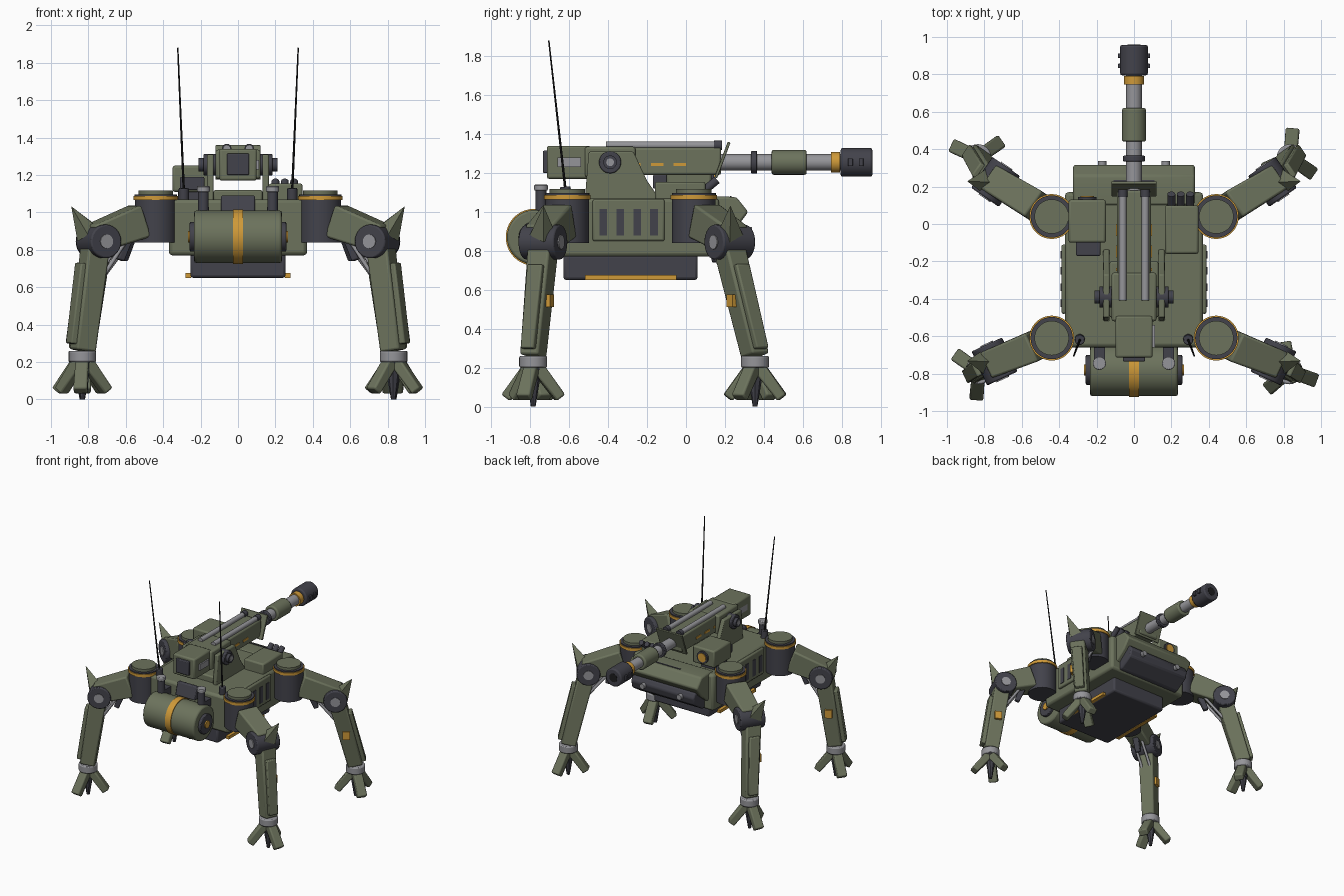
import bpy, bmesh, math
from mathutils import Vector, Matrix

if "Cube" in bpy.data.objects:
    bpy.data.objects.remove(bpy.data.objects["Cube"])

V = Vector


def material(name, rgb):
    m = bpy.data.materials.new(name)
    m.diffuse_color = (*rgb, 1)
    m.use_nodes = True
    m.node_tree.nodes["Principled BSDF"].inputs["Base Color"].default_value = m.diffuse_color
    return m


GREEN = material("olive_green", (0.150, 0.170, 0.108))
DARK = material("dark_grey", (0.055, 0.055, 0.070))
LIGHT = material("light_grey", (0.30, 0.30, 0.32))
YELLOW = material("amber", (0.62, 0.32, 0.04))
BLACK = material("black", (0.012, 0.012, 0.013))


def finish(name, bm, mat, bevel=0.0):
    bmesh.ops.recalc_face_normals(bm, faces=bm.faces)
    me = bpy.data.meshes.new(name)
    bm.to_mesh(me)
    bm.free()
    me.materials.append(mat)
    ob = bpy.data.objects.new(name, me)
    bpy.context.collection.objects.link(ob)
    if bevel:
        b = ob.modifiers.new("bevel", "BEVEL")
        b.width, b.segments, b.limit_method = bevel, 2, "ANGLE"
    return ob


def box(name, lo, hi, mat, bevel=0.0, tilt=0.0):
    """Box between two corners, tilted about x through its centre."""
    lo, hi = V(lo), V(hi)
    s = hi - lo
    bm = bmesh.new()
    bmesh.ops.create_cube(bm, size=1, matrix=Matrix.Translation((lo + hi) / 2)
                          @ Matrix.Rotation(tilt, 4, "X") @ Matrix.Diagonal((*s, 1)))
    return finish(name, bm, mat, bevel)


def cyl(name, a, b, r1, mat, r2=None, n=28, bevel=0.0):
    """Cylinder or cone from point a to point b."""
    a, b = V(a), V(b)
    d = b - a
    m = Matrix.Translation((a + b) / 2) @ d.to_track_quat("Z", "Y").to_matrix().to_4x4()
    bm = bmesh.new()
    bmesh.ops.create_cone(bm, cap_ends=True, segments=n, radius1=r1,
                          radius2=r1 if r2 is None else r2, depth=d.length, matrix=m)
    return finish(name, bm, mat, bevel)


def bar(name, a, b, s1, s2, side, mat, bevel=0.0):
    """Tapered rectangular bar; s1, s2 are (width along side, depth)."""
    a, b = V(a), V(b)
    u = V(side).normalized()
    w = (b - a).cross(u).normalized()
    bm = bmesh.new()
    rings = [[bm.verts.new(p + u * i * s[0] / 2 + w * j * s[1] / 2)
              for i, j in ((-1, -1), (1, -1), (1, 1), (-1, 1))] for p, s in ((a, s1), (b, s2))]
    for r in rings:
        bm.faces.new(r)
    for k in range(4):
        bm.faces.new((rings[0][k], rings[0][k - 1], rings[1][k - 1], rings[1][k]))
    return finish(name, bm, mat, bevel)


def prism(name, profile, x0, x1, mat, bevel=0.0):
    """Side profile of (y, z) points extruded from x0 to x1."""
    bm = bmesh.new()
    f = bm.faces.new([bm.verts.new((x0, y, z)) for y, z in profile])
    ext = bmesh.ops.extrude_face_region(bm, geom=[f])["geom"]
    bmesh.ops.translate(bm, vec=(x1 - x0, 0, 0),
                        verts=[g for g in ext if isinstance(g, bmesh.types.BMVert)])
    return finish(name, bm, mat, bevel)


# Hull, nose and belly
box("hull", (-0.37, -0.66, 0.77), (0.37, 0.17, 1.07), GREEN, 0.02)
prism("nose", [(0.1, 1.075), (0.2, 1.08), (0.26, 1.075), (0.32, 1.0), (0.26, 0.92), (0.1, 0.79)],
      -0.325, 0.325, GREEN, 0.012)
prism("bumper", [(0.2, 0.93), (0.29, 0.95), (0.315, 0.91), (0.3, 0.85), (0.19, 0.78), (0.12, 0.78)],
      -0.29, 0.29, DARK, 0.012)
box("nose_slot", (-0.11, 0.225, 1.07), (0.11, 0.235, 1.082), DARK)
box("belly", (-0.255, -0.63, 0.65), (0.255, 0.06, 0.78), DARK, 0.015)

# Fuel drum at the front end
cyl("drum", (-0.235, -0.78, 0.87), (0.235, -0.78, 0.87), 0.14, GREEN, n=40, bevel=0.012)
cyl("drum_band", (-0.026, -0.78, 0.87), (0.026, -0.78, 0.87), 0.146, YELLOW, n=40)
prism("rear_grille", [(-0.7, 0.99), (-0.64, 0.99), (-0.64, 1.09), (-0.67, 1.09)], -0.09, 0.09, DARK, 0.006)

# Parts repeated on both sides of the body
for s, tag in ((-1, "left"), (1, "right")):
    cyl("lamp_" + tag, (s * 0.17, 0.29, 0.9), (s * 0.17, 0.338, 0.9), 0.022, LIGHT)
    box("belly_strip_" + tag, (s * 0.265 - 0.015, -0.52, 0.65), (s * 0.265 + 0.015, -0.05, 0.675), YELLOW)
    box("side_panel_" + tag, (s * 0.375 - 0.013, -0.48, 0.85), (s * 0.375 + 0.013, -0.11, 1.065), GREEN, 0.01)
    for i in range(4):
        y = -0.425 + i * 0.087
        box("vent_" + tag, (s * 0.388 - 0.004, y - 0.02, 0.88), (s * 0.388 + 0.004, y + 0.02, 1.015), DARK)
    cyl("drum_cap_" + tag, (s * 0.23, -0.78, 0.87), (s * 0.258, -0.78, 0.87), 0.08, DARK, bevel=0.006)
    cyl("drum_hub_" + tag, (s * 0.25, -0.78, 0.87), (s * 0.268, -0.78, 0.87), 0.03, YELLOW)
    cyl("exhaust_" + tag, (s * 0.185, -0.745, 0.97), (s * 0.185, -0.745, 1.115), 0.028, DARK)
    cyl("exhaust_cap_" + tag, (s * 0.185, -0.745, 1.11), (s * 0.185, -0.745, 1.14), 0.035, LIGHT, bevel=0.005)
    box("exhaust_mount_" + tag, (s * 0.185 - 0.03, -0.745, 0.97), (s * 0.185 + 0.03, -0.65, 1.03), DARK)
    cyl("antenna_base_" + tag, (s * 0.29, -0.615, 1.06), (s * 0.29, -0.62, 1.13), 0.027, DARK, bevel=0.005)
    cyl("antenna_" + tag, (s * 0.29, -0.62, 1.12), (s * 0.322, -0.705, 1.88), 0.007, BLACK, r2=0.004, n=8)
    # Gun cradle
    prism("cradle_" + tag, [(-0.52, 1.06), (-0.13, 1.06), (-0.2, 1.16), (-0.27, 1.31), (-0.5, 1.31)],
          s * 0.13, s * 0.165, GREEN, 0.008)
    cyl("trunnion_" + tag, (s * 0.09, -0.39, 1.255), (s * 0.185, -0.39, 1.255), 0.057, DARK, bevel=0.006)
    cyl("trunnion_cap_" + tag, (s * 0.18, -0.39, 1.255), (s * 0.21, -0.39, 1.255), 0.035, DARK)
    cyl("trunnion_hub_" + tag, (s * 0.205, -0.39, 1.255), (s * 0.212, -0.39, 1.255), 0.02, LIGHT)
    # Recoil tubes and gun side marks
    cyl("recoil_tube_" + tag, (s * 0.06, -0.41, 1.342), (s * 0.06, 0.15, 1.342), 0.02, LIGHT, n=16)
    cyl("recoil_end_" + tag, (s * 0.06, 0.145, 1.342), (s * 0.06, 0.185, 1.342), 0.025, DARK, n=16)
    for y in (-0.25, -0.18, -0.065):
        w = 0.015 if y == -0.25 else 0.065
        box("gun_mark_" + tag, (s * 0.091 - 0.004, y, 1.235), (s * 0.091 + 0.004, y + w, 1.252), YELLOW)
    box("breech_slot_" + tag, (s * 0.1 - 0.004, -0.66, 1.23), (s * 0.1 + 0.008 * s + 0.004, -0.54, 1.28), LIGHT)

# Gun body
box("breech", (-0.1, -0.715, 1.17), (0.1, -0.49, 1.34), GREEN, 0.012)
box("breech_plate", (-0.06, -0.735, 1.2), (0.06, -0.7, 1.315), DARK, 0.006)
box("receiver", (-0.12, -0.52, 1.18), (0.12, -0.26, 1.335), GREEN, 0.012)
box("gun_body", (-0.09, -0.3, 1.19), (0.09, 0.18, 1.33), GREEN, 0.012)
box("turret_base", (-0.13, -0.5, 1.05), (0.13, -0.2, 1.12), GREEN, 0.01)
box("gun_shield", (-0.12, 0.18, 1.17), (0.12, 0.195, 1.365), GREEN, 0.004, tilt=-0.36)


def along_y(name, y0, y1, r, mat, bevel=0.0):
    cyl(name, (0, y0, 1.255), (0, y1, 1.255), r, mat, n=32, bevel=bevel)


along_y("barrel", 0.15, 0.83, 0.042, LIGHT)
along_y("barrel_ring", 0.335, 0.365, 0.058, DARK, 0.004)
along_y("barrel_sleeve", 0.44, 0.62, 0.064, GREEN, 0.01)
along_y("barrel_collar", 0.745, 0.79, 0.053, YELLOW)
along_y("muzzle", 0.795, 0.957, 0.074, DARK, 0.01)
along_y("muzzle_bore", 0.95, 0.959, 0.035, BLACK)
for s in (-1, 1):
    for y in (0.845, 0.9):
        box("muzzle_port", (s * 0.072 - 0.014, y - 0.012, 1.235), (s * 0.072 + 0.014, y + 0.012, 1.275), DARK, 0.003)

# Sensor box on the left of the deck
box("sensor_box", (-0.35, -0.1, 1.11), (-0.15, 0.13, 1.25), GREEN, 0.012)
box("sensor_foot", (-0.32, -0.08, 1.05), (-0.2, 0.08, 1.13), DARK)
box("sensor_back", (-0.31, -0.17, 1.12), (-0.18, -0.09, 1.19), DARK, 0.006)
cyl("sensor_rim", (-0.25, 0.12, 1.18), (-0.25, 0.145, 1.18), 0.05, DARK)
cyl("sensor_lens", (-0.25, 0.14, 1.18), (-0.25, 0.15, 1.18), 0.036, YELLOW)

# Storage box and launcher tubes on the right of the deck
box("storage_box", (0.165, -0.16, 1.05), (0.345, 0.1, 1.155), GREEN, 0.012)
for x in (0.2, 0.25, 0.3):
    cyl("launcher_tube", (x, 0.07, 1.09), (x, 0.16, 1.165), 0.021, DARK, n=16)

# Legs: side, shoulder y, knee, ankle and first toe angle
legs = [(-1, -0.61, (0.745, -0.735), (0.83, -0.785), 25), (1, -0.61, (0.745, -0.735), (0.83, -0.785), -20),
        (-1, 0.04, (0.74, 0.225), (0.835, 0.355), 35), (1, 0.04, (0.74, 0.225), (0.835, 0.355), -35)]
for s, sy, k, an, toe in legs:
    tag = ("left" if s < 0 else "right") + ("_front" if sy < 0 else "_rear")
    hip = V((s * 0.44, sy, 0))
    knee = V((s * k[0], k[1], 0.845))
    ankle = V((s * an[0], an[1], 0.23))
    out = V((knee.x - hip.x, (knee.y - hip.y) * 1.12, 0)).normalized()
    side = V((-out.y, out.x, 0))
    up = V((0, 0, 1))
    # Shoulder stack
    for part, z0, z1, r, mat in (("shoulder", 0.84, 1.07, 0.112, DARK), ("shoulder_ring", 1.065, 1.087, 0.12, YELLOW),
                                 ("shoulder_top", 1.08, 1.097, 0.113, DARK), ("shoulder_cap", 1.09, 1.118, 0.092, GREEN)):
        cyl(part + "_" + tag, hip + up * z0, hip + up * z1, r, mat, n=36)
    # Thigh, knee joint and spike
    bar("thigh_" + tag, hip + out * 0.09 + up * 0.955, knee + out * 0.03 + up * 0.015,
        (0.165, 0.18), (0.15, 0.15), side, GREEN, 0.012)
    cyl("knee_" + tag, knee - side * 0.1, knee + side * 0.1, 0.09, DARK, bevel=0.008)
    cyl("knee_pin_" + tag, knee - side * 0.106, knee + side * 0.106, 0.037, LIGHT)
    cyl("spike_" + tag, knee + V((s * 0.055, 0, 0.035)), (s * 0.89, knee.y + 0.003, 1.03), 0.068, GREEN, r2=0.001, n=4)
    # Shin with outer plate and side marker
    top = knee + V((s * 0.02, 0, -0.04))
    low = ankle + V((0, 0, 0.03))
    bar("shin_" + tag, top, low, (0.125, 0.125), (0.105, 0.115), side, GREEN, 0.012)
    bar("shin_plate_" + tag, top.lerp(low, 0.14) + out * 0.07, top.lerp(low, 0.93) + out * 0.07,
        (0.085, 0.04), (0.075, 0.04), side, GREEN, 0.008)
    inward = side if (side.y > 0) == (sy < 0) else -side
    mid = top.lerp(low, 0.48) + inward * 0.06
    bar("shin_marker_" + tag, mid + up * 0.033, mid - up * 0.033, (0.035, 0.055), (0.035, 0.055), side, YELLOW)
    # Piston behind the knee
    for q in (-0.035, 0.035):
        cyl("piston_rod_" + tag, hip + out * 0.19 + side * q + up * 0.85, top.lerp(low, 0.27) - out * 0.05 + side * q,
            0.011, LIGHT, n=12)
    bar("piston_mount_" + tag, hip + out * 0.16 + up * 0.87, hip + out * 0.21 + up * 0.745,
        (0.05, 0.045), (0.04, 0.04), side, DARK, 0.008)
    # Ankle, claw and three toes
    cyl("ankle_" + tag, ankle - up * 0.03, ankle + up * 0.03, 0.072, LIGHT, bevel=0.008)
    cyl("claw_" + tag, ankle - up * 0.03, ankle - up * 0.23, 0.045, DARK, r2=0.012, n=8)
    for i in range(3):
        a = math.radians(toe + i * 120)
        d = V((math.cos(a), math.sin(a), 0))
        bar("toe_" + tag, ankle + d * 0.015 - up * 0.02, ankle + d * 0.14 - up * 0.185,
            (0.07, 0.065), (0.075, 0.055), (-d.y, d.x, 0), GREEN, 0.01)

# Smooth shading with sharp edges kept
bpy.ops.object.select_all(action="SELECT")
bpy.context.view_layer.objects.active = bpy.context.selected_objects[0]
bpy.ops.object.shade_smooth_by_angle(angle=math.radians(32))
